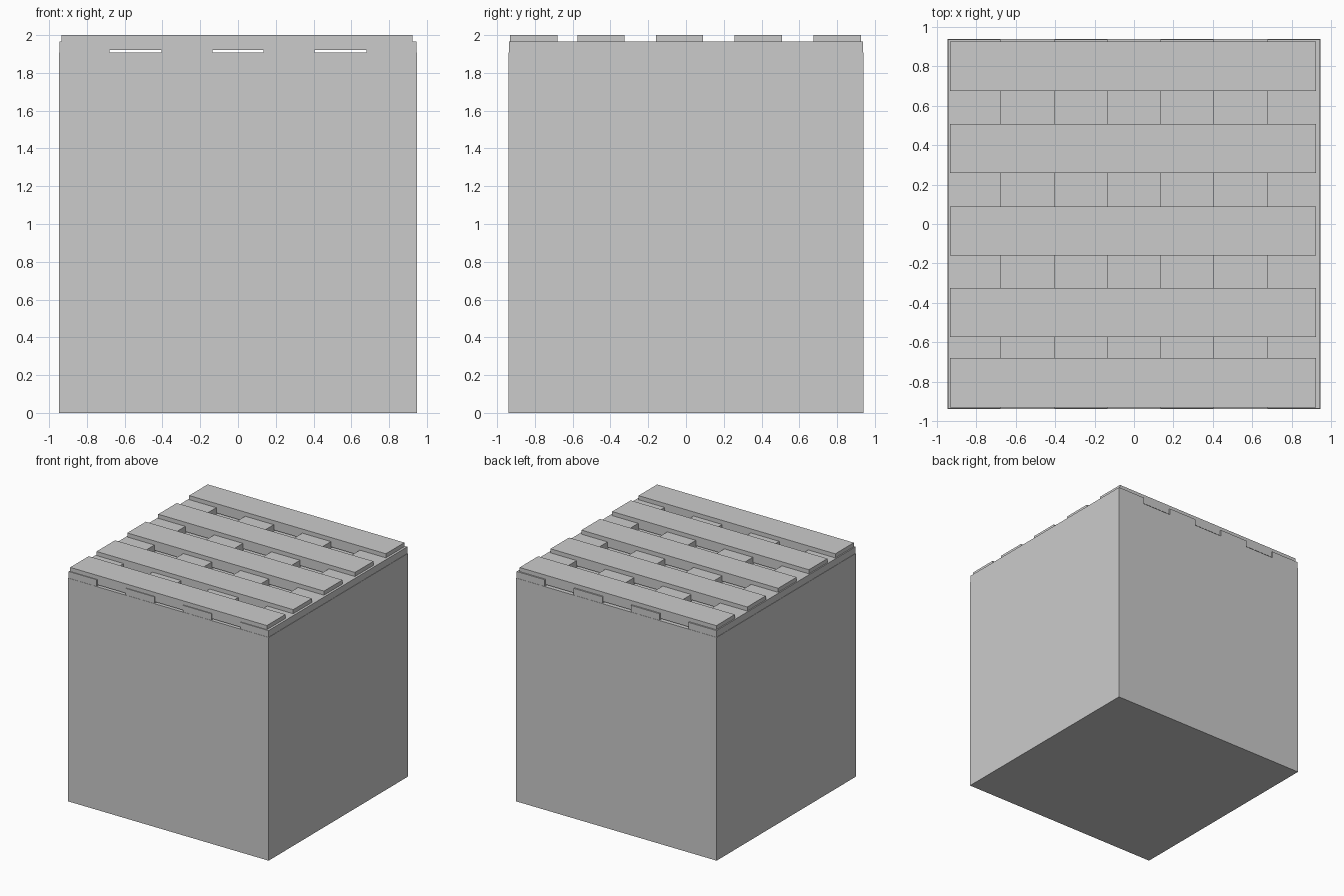
import bpy

if "Cube" in bpy.data.objects:
    bpy.data.objects.remove(bpy.data.objects["Cube"])


def box(name, x, y, z):
    """Axis-aligned box from (min, max) ranges."""
    bpy.ops.mesh.primitive_cube_add(
        size=1, location=[(a + b) / 2 for a, b in (x, y, z)])
    ob = bpy.context.object
    ob.name = name
    ob.scale = [b - a for a, b in (x, y, z)]
    bpy.ops.object.transform_apply(location=False, rotation=False, scale=True)
    return ob


# Solid crate body
box("crate_body", (-0.948, 0.948), (-0.94, 0.94), (0, 1.908))

# Four lower boards running front to back
for i, x in enumerate((-0.812, -0.27, 0.27, 0.812)):
    half = 0.135 if i in (1, 2) else 0.133
    box(f"lower_board_{i + 1}", (x - half, x + half),
        (-0.938, 0.938), (1.89, 1.965))

# Five upper slats across, notched over the lower boards
for i, y in enumerate((-0.806, -0.45, -0.035, 0.383, 0.801)):
    box(f"upper_slat_{i + 1}", (-0.935, 0.925),
        (y - 0.125, y + 0.125), (1.92, 2.0))
